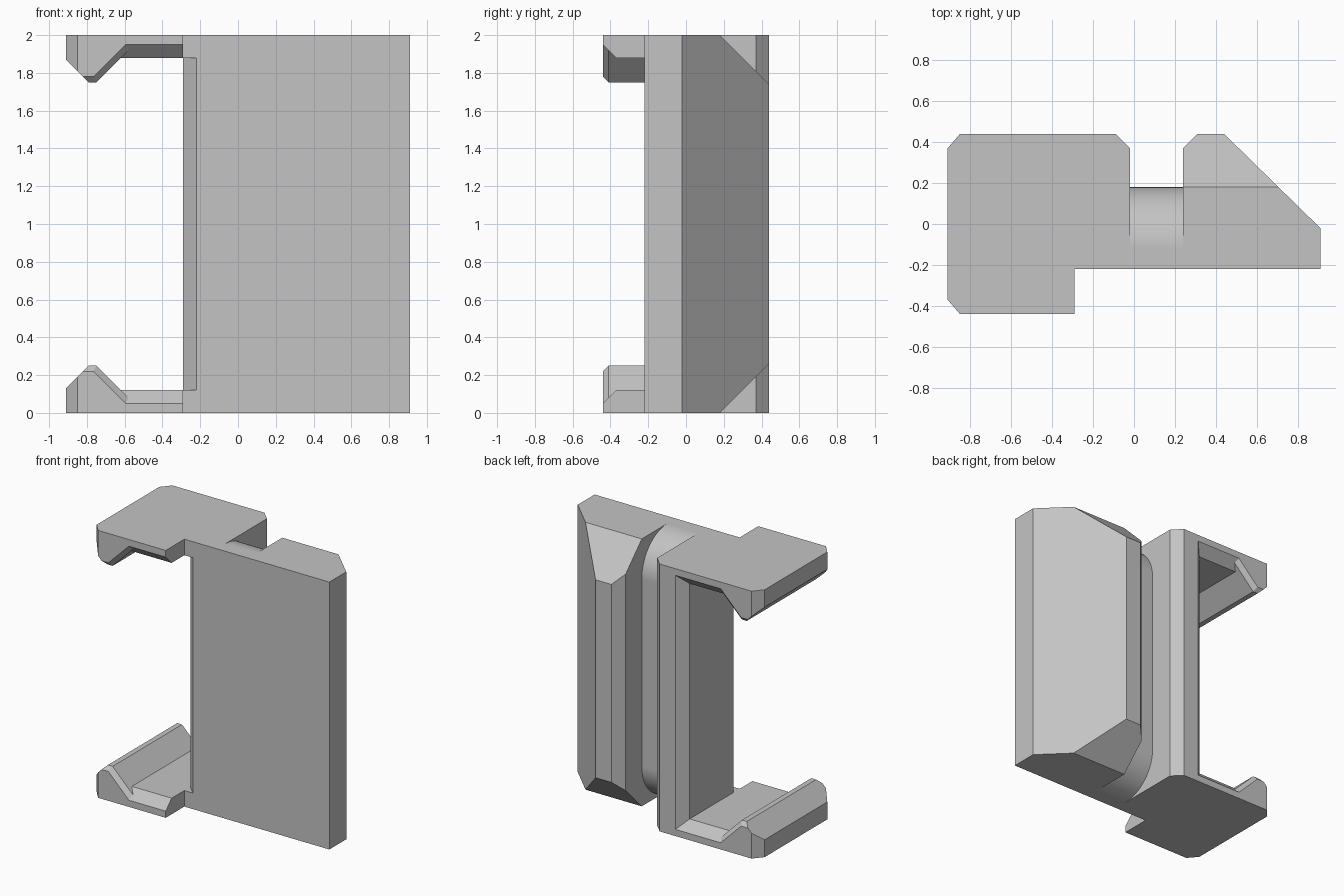
import bpy
import bmesh
import math

cube = bpy.data.objects.get("Cube")
if cube:
    bpy.data.objects.remove(cube, do_unlink=True)

HEIGHT = 2.0


def loft(name, sections):
    """Closed solid through matching rings of 3D points."""
    bm = bmesh.new()
    rings = [[bm.verts.new(p) for p in ring] for ring in sections]
    count = len(rings[0])
    for a, b in zip(rings, rings[1:]):
        for i in range(count):
            j = (i + 1) % count
            bm.faces.new((a[i], a[j], b[j], b[i]))
    bm.faces.new(rings[0])
    bm.faces.new(rings[-1])
    bmesh.ops.recalc_face_normals(bm, faces=bm.faces)
    mesh = bpy.data.meshes.new(name)
    bm.to_mesh(mesh)
    bm.free()
    obj = bpy.data.objects.new(name, mesh)
    bpy.context.collection.objects.link(obj)
    return obj


def prism_x(name, profile, x0, x1):
    return loft(name, [[(x, y, z) for y, z in profile] for x in (x0, x1)])


def mirrored(upper):
    """Add the lower half of an outline that is symmetric about mid height."""
    return upper + [(a, HEIGHT - b) for a, b in reversed(upper)]


def subtract(target, cutter):
    cutter.hide_render = True
    mod = target.modifiers.new("cut", 'BOOLEAN')
    mod.operation = 'DIFFERENCE'
    mod.solver = 'EXACT'
    mod.object = cutter
    bpy.context.view_layer.objects.active = target
    bpy.ops.object.modifier_apply(modifier=mod.name)
    bpy.data.objects.remove(cutter, do_unlink=True)


# Main body: plan outline extruded upwards, with a V where the groove starts
plan = [(-0.91, -0.37), (-0.85, -0.44), (-0.29, -0.44), (-0.29, -0.22),
        (0.91, -0.22), (0.91, -0.02), (0.44, 0.44), (0.31, 0.44),
        (0.11, 0.24), (-0.09, 0.44), (-0.85, 0.44), (-0.91, 0.37)]
body = loft("clip_bracket", [[(x, y, z) for x, y in plan] for z in (0, HEIGHT)])


# Side opening between the hooked arms, flared to bevel its front and back rims
def opening(y, wall, flat, slope):
    tip = 1.75 + slope
    line = -2.5 - 1.5 * slope
    ceiling = 1.88 + flat
    upper = [(-1.1, 2.06), (0.96 - tip, tip), (line + tip, tip),
             (line + ceiling, ceiling), (wall - 0.29, ceiling)]
    return [(x, y, z) for x, z in mirrored(upper)]


subtract(body, loft("opening_cutter", [
    opening(0.45, 0.08, 0.08, 0.04),
    opening(0.41, 0.04, 0.04, 0),
    opening(0.37, 0, 0, 0),
    opening(-0.15, 0, 0, 0),
    opening(-0.23, 0.08, 0, 0),
    opening(-0.37, 0.08, 0, 0),
    opening(-0.41, 0.08, 0.04, 0),
    opening(-0.45, 0.08, 0.08, 0.04)]))

# Back groove whose floor rounds over into the top and bottom
RADIUS, STEPS = 0.3, 16
arc = [(0.18 - RADIUS + RADIUS * math.sin(t), HEIGHT - RADIUS + RADIUS * math.cos(t))
       for t in (math.pi / 2 * i / STEPS for i in range(STEPS + 1))]
groove = mirrored([(0.6, 2.1), (arc[0][0], 2.1)] + arc)
subtract(body, prism_x("groove_cutter", groove, -0.02, 0.24))

# Sloped ends of the wedge beside the groove
for end in (0, HEIGHT):
    side = 1 if end else -1
    wedge = [(0.08, end + 0.1 * side), (0.6, end - 0.42 * side), (0.6, end + 0.1 * side)]
    subtract(body, prism_x("wedge_cutter", wedge, 0.2, 1.0))

# Plain grey finish
grey = bpy.data.materials.new("plain_grey")
grey.use_nodes = True
colour = (0.55, 0.55, 0.55, 1)
grey.diffuse_color = colour
grey.node_tree.nodes["Principled BSDF"].inputs["Base Color"].default_value = colour
body.data.materials.clear()
body.data.materials.append(grey)

# Smooth the rounded groove floor only
bpy.ops.object.select_all(action='DESELECT')
body.select_set(True)
bpy.context.view_layer.objects.active = body
bpy.ops.object.shade_smooth_by_angle(angle=math.radians(15))
weighted = body.modifiers.new("even_shading", 'WEIGHTED_NORMAL')
weighted.keep_sharp = True
